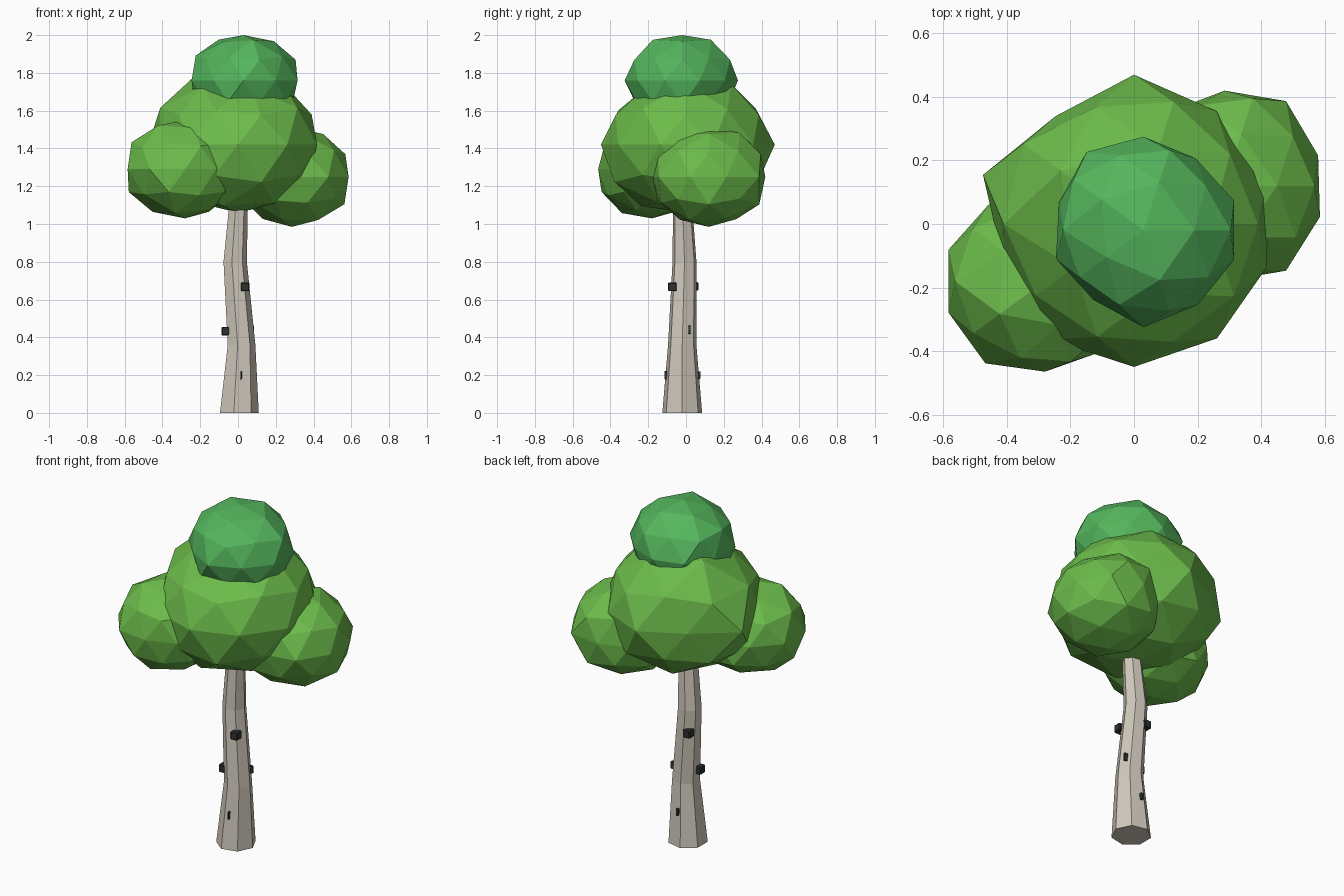
import bpy, bmesh, math, random
from mathutils import Vector

cube = bpy.data.objects.get("Cube")
if cube:
    bpy.data.objects.remove(cube, do_unlink=True)


def material(name, rgb):
    mat = bpy.data.materials.new(name)
    mat.use_nodes = True
    mat.diffuse_color = (*rgb, 1)
    mat.node_tree.nodes["Principled BSDF"].inputs["Base Color"].default_value = (*rgb, 1)
    return mat


LEAF = material("leaf green", (0.15, 0.50, 0.07))
CROWN = material("crown green", (0.09, 0.47, 0.11))
BARK = material("pale bark", (0.63, 0.58, 0.50))
KNOT = material("dark knot", (0.026, 0.032, 0.03))


def finish(name, bm, mat):
    bmesh.ops.recalc_face_normals(bm, faces=bm.faces)
    mesh = bpy.data.meshes.new(name)
    bm.to_mesh(mesh)
    bm.free()
    mesh.materials.append(mat)
    obj = bpy.data.objects.new(name, mesh)
    bpy.context.collection.objects.link(obj)
    return obj


def foliage(name, centre, height, rim, mat, seed, bulge=None):
    """Irregular low-poly ball; rim holds ten radii around its middle."""
    rng = random.Random(seed)
    bm = bmesh.new()
    bmesh.ops.create_icosphere(bm, subdivisions=2, radius=1)
    for v in bm.verts:
        turn = (math.degrees(math.atan2(v.co.y, v.co.x)) - 18) / 36
        low = math.floor(turn + 0.001)
        blend = max(turn - low, 0)
        radius = rim[low % 10] * (1 - blend) + rim[(low + 1) % 10] * blend
        grow = 1.0
        if 0.01 < abs(v.co.z) < 0.99:
            grow = rng.uniform(0.97, 1.06)
        if bulge and (v.co - Vector(bulge)).length < 0.2:
            grow = 1.18
        v.co = Vector((v.co.x * radius, v.co.y * radius, v.co.z * height)) * grow
        v.co += Vector(centre)
    return finish(name, bm, mat)


# Foliage
foliage("main_foliage", (0, 0, 1.42), 0.36,
        [.44, .44, .47, .42, .50, .43, .45, .45, .445, .44], LEAF, 3,
        bulge=(-0.425, 0.31, 0.85))
foliage("right_foliage", (-0.28, -0.18, 1.29), 0.26,
        [.29, .29, .29, .30, .32, .32, .32, .285, .28, .28], LEAF, 5)
foliage("left_foliage", (0.285, 0.12, 1.25), 0.265,
        [.31, .33, .30, .29, .29, .30, .30, .30, .33, .316], LEAF, 8)
foliage("top_foliage", (0.03, -0.02, 1.76), 0.24,
        [.30, .28, .295, .305, .28, .29, .27, .305, .29, .30], CROWN, 12)

# Bent seven-sided trunk: x, y, z, radius of each ring
bm = bmesh.new()
rings = []
for x, y, z, r in [(0.002, -0.02, 0, 0.108), (0.015, -0.02, 0.36, 0.077),
                   (-0.018, -0.008, 0.8, 0.065), (0, -0.018, 1.1, 0.052),
                   (0, -0.01, 1.3, 0.045)]:
    angles = [math.tau * i / 7 for i in range(7)]
    rings.append([bm.verts.new((x + r * math.cos(a), y + r * math.sin(a), z)) for a in angles])
for lower, upper in zip(rings, rings[1:]):
    for i in range(7):
        j = (i + 1) % 7
        bm.faces.new((lower[i], lower[j], upper[j], upper[i]))
bm.faces.new(rings[0])
bm.faces.new(rings[-1])
finish("trunk", bm, BARK)

# Bark knots: place and size
knots = {
    "upper_front_knot": ((0.038, -0.072, 0.667), (0.046, 0.046, 0.046)),
    "upper_back_knot": ((-0.045, 0.042, 0.67), (0.046, 0.046, 0.046)),
    "middle_right_knot": ((-0.064, -0.035, 0.433), (0.046, 0.046, 0.046)),
    "middle_left_knot": ((0.07, 0.018, 0.44), (0.03, 0.012, 0.045)),
    "lower_front_knot": ((0.016, -0.1, 0.2), (0.008, 0.03, 0.045)),
    "lower_back_knot": ((0.005, 0.058, 0.2), (0.016, 0.04, 0.04)),
}
for name, (place, size) in knots.items():
    bm = bmesh.new()
    bmesh.ops.create_cube(bm, size=1)
    bmesh.ops.bevel(bm, geom=bm.edges[:], offset=0.1, segments=1, affect='EDGES')
    bmesh.ops.scale(bm, vec=size, verts=bm.verts)
    bmesh.ops.translate(bm, vec=place, verts=bm.verts)
    finish(name, bm, KNOT)
